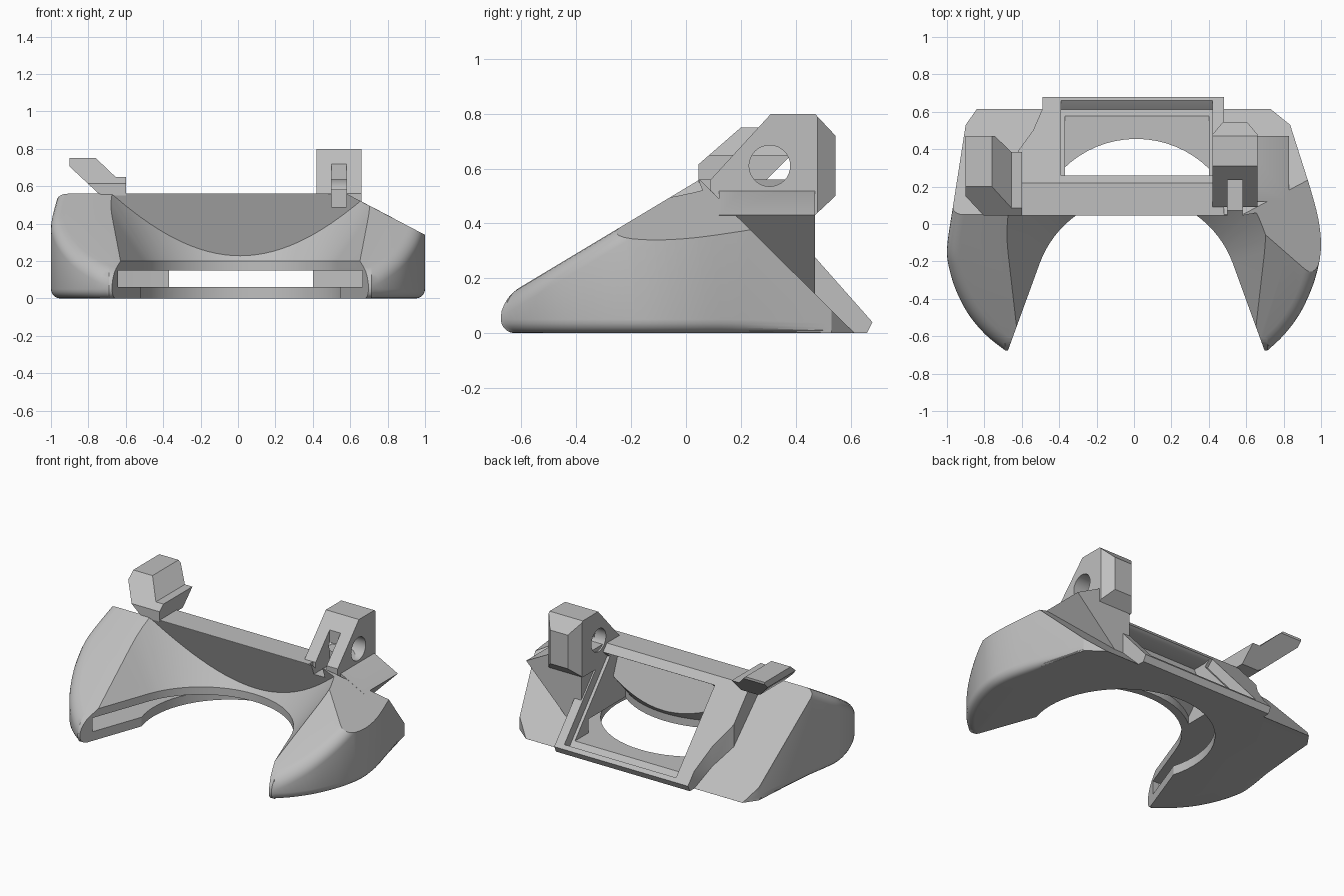
import bpy, bmesh, math
from mathutils import Vector

if "Cube" in bpy.data.objects:
    bpy.data.objects.remove(bpy.data.objects["Cube"])

grey = bpy.data.materials.new("light_grey")
grey.diffuse_color = (0.52, 0.52, 0.52, 1)
grey.use_nodes = True
grey.node_tree.nodes["Principled BSDF"].inputs["Base Color"].default_value = grey.diffuse_color


def make(name, bm):
    bmesh.ops.recalc_face_normals(bm, faces=bm.faces)
    me = bpy.data.meshes.new(name)
    bm.to_mesh(me)
    bm.free()
    ob = bpy.data.objects.new(name, me)
    bpy.context.collection.objects.link(ob)
    me.materials.append(grey)
    return ob


def loft(rings):
    """Closed solid through rings of equal length."""
    bm = bmesh.new()
    vs = [[bm.verts.new(p) for p in r] for r in rings]
    n = len(vs[0])
    for a, b in zip(vs, vs[1:]):
        for i in range(n):
            j = (i + 1) % n
            bm.faces.new((a[i], a[j], b[j], b[i]))
    bm.faces.new(vs[0])
    bm.faces.new(vs[-1])
    bmesh.ops.recalc_face_normals(bm, faces=bm.faces)
    return bm


def prism(pts, lo, hi, axis):
    """Extrude a 2D profile along an axis: x uses (y,z), y uses (x,z), z uses (x,y)."""
    put = {'x': lambda p, t: (t, p[0], p[1]),
           'y': lambda p, t: (p[0], t, p[1]),
           'z': lambda p, t: (p[0], p[1], t)}[axis]
    return loft([[put(p, t) for p in pts] for t in (lo, hi)])


def trim(bm, co, no):
    """Remove everything on the side the normal points to and cap the cut."""
    r = bmesh.ops.bisect_plane(bm, geom=bm.verts[:] + bm.edges[:] + bm.faces[:], dist=1e-5,
                               plane_co=co, plane_no=no, clear_outer=True)
    edges = [e for e in r['geom_cut'] if isinstance(e, bmesh.types.BMEdge)]
    if edges:
        bmesh.ops.contextual_create(bm, geom=edges)
    bmesh.ops.recalc_face_normals(bm, faces=bm.faces)


def combine(ob, tool, op):
    m = ob.modifiers.new("bool", 'BOOLEAN')
    m.object, m.operation, m.solver = tool, op, 'EXACT'
    dg = bpy.context.evaluated_depsgraph_get()
    me = bpy.data.meshes.new_from_object(ob.evaluated_get(dg))
    ob.modifiers.clear()
    if len(me.polygons):
        ob.data = me
    bpy.data.objects.remove(tool)


def spline(pts, steps=4):
    """Smooth curve through the points."""
    p = [Vector(q) for q in [pts[0]] + pts + [pts[-1]]]
    out = []
    for a, b, c, d in zip(p, p[1:], p[2:], p[3:]):
        for i in range(steps):
            t = i / steps
            out.append(.5 * (2 * b + (c - a) * t + (2 * a - 5 * b + 4 * c - d) * t * t
                             + (3 * b - a - 3 * c + d) * t ** 3))
    return out + [p[-1].copy()]


# Horseshoe body: plan outline with rounded rims, top following the front slope
right = [(.715, -.675), (.80, -.595), (.88, -.49), (.94, -.37), (.98, -.25),
         (1, -.12), (.985, .03), (.94, .2)]
left = [(-.97, .08), (-1, -.13), (-.985, -.25), (-.945, -.37), (-.88, -.49),
        (-.79, -.595), (-.69, -.675)]
outline = (spline(right) + [Vector(p) for p in ((.835, .53), (.73, .615), (-.84, .615),
                                                (-.9, .53))] + spline(left))


def rim(inset, height):
    ring = []
    for i, p in enumerate(outline):
        t = (outline[(i + 1) % len(outline)] - outline[i - 1]).normalized()
        w = max(0, min(1, (.5 - p.y) / .35))
        q = p + Vector((-t.y, t.x)) * inset * w
        ring.append((q.x, q.y, height(q.y)))
    return ring


arc = [i * math.pi / 10 for i in range(6)]
rings = [rim(.05 * (1 - math.sin(a)), lambda y, a=a: .05 * (1 - math.cos(a))) for a in arc]
rings += [rim(.065 * (1 - math.cos(a)),
              lambda y, a=a: .56 + .6 * (y - .05) - .065 * (1 - math.sin(a))) for a in arc]
bm = loft(rings)
bmesh.ops.triangulate(bm, faces=bm.faces[:])
body = make("duct_body", bm)

# Back slope and right-hand slope of the body
back_slope = [(-1, -.2), (.817, -.2), (-.394, 1), (-1, 1)]
combine(body, make("back_slope", prism(back_slope, -1.3, 1.3, 'x')), 'INTERSECT')
side_slope = [(-1.2, -.2), (1.2, -.2), (1.2, .235), (-1.2, 1.493)]
combine(body, make("side_slope", prism(side_slope, -1.3, 1.3, 'y')), 'INTERSECT')

# Slanted rear frame, flaring at the upper left
bm = prism([(-.49, .7), (-.49, .615), (-.54, .5), (-.62, .39), (-.62, .046),
            (.48, .046), (.48, .7)], 0, .56, 'z')
trim(bm, (0, .22, .56), (0, .52, .46))
trim(bm, (0, .68, .04), (0, .9, -.45))
combine(body, make("rear_frame", bm), 'UNION')

# Side shoulder carrying the clamp, with sloping underside
shoulder = [(.43, .06), (.48, .08), (.83, .43), (.58, .56), (.43, .56)]
combine(body, make("clamp_shoulder", prism(shoulder, .12, .47, 'y')), 'UNION')


# Conical inner wall, stopped by the leaning front wall of the duct
def cone(wall):
    rings = []
    a0 = math.radians(20)
    for z in (-.1, .2, .7):
        r = .55 + wall + max(0, z - .2) * .75
        pts = [(.012 + r * math.cos(a), -.4 + r * math.sin(a))
               for a in (a0 + i * math.radians(140) / 32 for i in range(33))]
        run = (pts[0][1] + 1) * math.tan(a0)
        pts = [(pts[0][0] + run, -1)] + pts + [(pts[-1][0] - run, -1)]
        rings.append([(x, y, z) for x, y in pts])
    bm = loft(rings)
    trim(bm, (0, .045 + wall, .56), (0, 1, .38))
    return bm


combine(body, make("inner_cutter", cone(0)), 'DIFFERENCE')

# Round opening in the floor behind the inner wall
circle = [(.012 + .555 * math.cos(a), -.1 + .555 * math.sin(a))
          for a in (i * math.tau / 64 for i in range(64))]
combine(body, make("floor_cutter", prism(circle, -.1, .15, 'z')), 'DIFFERENCE')

# Air slot running round the inside of both arms
slot = [(-.6, -.59), (.62, -.59), (.715, -.59), (.77, -.52), (.83, -.42), (.89, -.25),
        (.91, -.1), (.86, .15), (.74, .36), (.42, .44), (-.39, .44), (-.76, .36),
        (-.87, .15), (-.91, -.1), (-.88, -.25), (-.82, -.42), (-.75, -.52), (-.69, -.59)]
combine(body, make("slot_cutter", prism(slot, .06, .15, 'z')), 'DIFFERENCE')

# Rectangular duct passage, leaving a thin wall around the cone
passage = [(-.05, .14), (-.05, .5), (.22, .5), (.26, .515), (.34, .65), (.9, .2), (.62, .055),
           (.58, .06), (.3, .06), (.265, .14)]
tool = make("passage_cutter", prism(passage, -.37, .40, 'x'))
combine(tool, make("wall_keeper", cone(.05)), 'DIFFERENCE')
combine(body, tool, 'DIFFERENCE')

# Shallow recess around the rear opening
recess = [(.215, .475), (.262, .518), (.5, .6), (.9, .2), (.66, .062), (.612, .022)]
combine(body, make("recess_cutter", prism(recess, -.39, .42, 'x')), 'DIFFERENCE')

# Clamp block with chamfered back, cross hole and front slot
bm = prism([(.09, .51), (.09, .56), (.31, .8), (.47, .8), (.545, .72), (.545, .5),
            (.47, .43), (.18, .43)], .42, .66, 'x')
trim(bm, (.6, .55, 0), (1, .85, 0))
trim(bm, (.48, .55, 0), (-1, .85, 0))
clamp = make("clamp_block", bm)
hole = [(.305 + .075 * math.cos(a), .61 + .075 * math.sin(a))
        for a in (i * math.tau / 32 for i in range(32))]
combine(clamp, make("hole_cutter", prism(hole, .3, .8, 'x')), 'DIFFERENCE')
gap = [(0, .49), (.235, .49), (.235, .9), (0, .9)]
combine(clamp, make("gap_cutter", prism(gap, .5, .58, 'x')), 'DIFFERENCE')
combine(body, make("notch_cutter", prism(gap, .5, .58, 'x')), 'DIFFERENCE')

# Cable hook: bent bar leaning outwards and backwards
bm = prism([(-.6, .55), (-.6, .65), (-.655, .65), (-.76, .75), (-.9, .75), (-.9, .705),
            (-.75, .565), (-.72, .55)], .045, .47, 'y')
trim(bm, (0, .045, .615), (0, -.87, 1))
trim(bm, (-.9, .11, 0), (-1, -.5, 0))
trim(bm, (0, .47, .735), (0, 1, -1))
make("cable_hook", bm)

# Smooth the curved walls, keep real corners crisp
for ob in bpy.context.scene.objects:
    ob.data.materials.clear()
    ob.data.materials.append(grey)
    bpy.ops.object.select_all(action='DESELECT')
    ob.select_set(True)
    bpy.context.view_layer.objects.active = ob
    bpy.ops.object.shade_smooth_by_angle(angle=math.radians(28))
